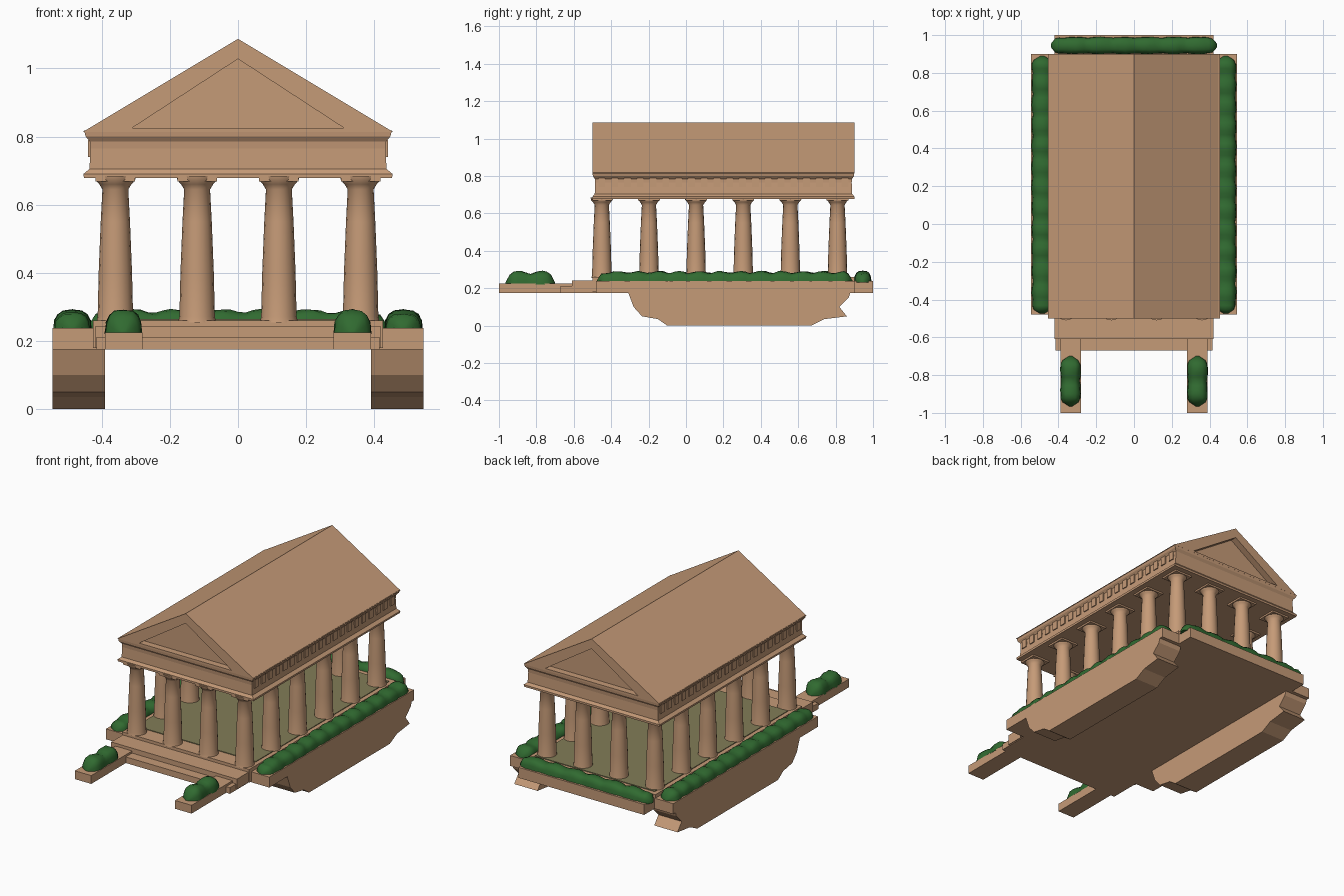
import bpy, bmesh, math, random

if "Cube" in bpy.data.objects:
    bpy.data.objects.remove(bpy.data.objects["Cube"])

random.seed(4)


def material(name, rgb):
    m = bpy.data.materials.new(name)
    m.diffuse_color = (*rgb, 1)
    m.use_nodes = True
    m.node_tree.nodes["Principled BSDF"].inputs["Base Color"].default_value = m.diffuse_color
    return m


STONE = material("warm sandstone", (0.56, 0.325, 0.185))
GREEN = material("hedge green", (0.03, 0.145, 0.03))
FLOOR = material("olive floor", (0.225, 0.205, 0.095))


def finish(name, bm, mat, smooth=None):
    bmesh.ops.recalc_face_normals(bm, faces=bm.faces[:])
    me = bpy.data.meshes.new(name)
    bm.to_mesh(me)
    bm.free()
    me.materials.append(mat)
    ob = bpy.data.objects.new(name, me)
    bpy.context.collection.objects.link(ob)
    if smooth:
        bpy.ops.object.select_all(action='DESELECT')
        ob.select_set(True)
        bpy.context.view_layer.objects.active = ob
        bpy.ops.object.shade_smooth_by_angle(angle=math.radians(smooth))
    return ob


def loft(name, rings, mat, smooth=None):
    """Skin a list of equal-length point rings and cap both ends."""
    bm = bmesh.new()
    vs = [[bm.verts.new(p) for p in r] for r in rings]
    n = len(rings[0])
    for a, b in zip(vs, vs[1:]):
        for i in range(n):
            j = (i + 1) % n
            bm.faces.new((a[i], a[j], b[j], b[i]))
    bm.faces.new(vs[0])
    bm.faces.new(vs[-1])
    return finish(name, bm, mat, smooth)


def rect(x0, x1, y0, y1, z):
    return [(x0, y0, z), (x1, y0, z), (x1, y1, z), (x0, y1, z)]


def box(name, x0, x1, y0, y1, z0, z1, mat=STONE):
    return loft(name, [rect(x0, x1, y0, y1, z0), rect(x0, x1, y0, y1, z1)], mat)


# Platform, rear ledge and stepped front
box("platform", -0.545, 0.545, -0.48, 0.90, 0.175, 0.238)
box("rear_ledge", -0.42, 0.42, 0.88, 1.0, 0.175, 0.238)
box("lower_step", -0.415, 0.415, -0.67, -0.46, 0.175, 0.212)
box("upper_step", -0.42, 0.42, -0.61, -0.46, 0.18, 0.242)
box("stylobate", -0.425, 0.425, -0.50, 0.90, 0.18, 0.26)
box("temple_floor", -0.40, 0.40, -0.40, 0.87, 0.255, 0.264, FLOOR)

# Rough footing under each long side, and the stair wings
FOOT = [(-0.31, 0.18), (-0.28, 0.10), (-0.235, 0.05), (-0.15, 0.035), (-0.10, 0),
        (0.67, 0), (0.74, 0.035), (0.86, 0.05), (0.82, 0.10), (0.87, 0.15), (0.88, 0.18)]
for s, side in ((-1, "left"), (1, "right")):
    loft(side + "_footing", [[(s * x, y, z) for y, z in FOOT] for x in (0.39, 0.545)], STONE)
    a, b = sorted((s * 0.28, s * 0.39))
    box(side + "_stair_wing", a, b, -1.0, -0.60, 0.175, 0.225)

# Columns around the perimeter: tapered shaft with flared square-topped capital
PROFILE = [(0.255, 0.056), (0.272, 0.052), (0.40, 0.049), (0.55, 0.043),
           (0.645, 0.038), (0.66, 0.047), (0.672, 0.058), (0.685, 0.06)]
XS = (-0.36, -0.12, 0.12, 0.36)
YS = [-0.45 + 0.252 * i for i in range(6)]


def column(x, y, name):
    n = 16
    rings = [[(x + r * math.cos(2 * math.pi * k / n), y + r * math.sin(2 * math.pi * k / n), z)
              for k in range(n)] for z, r in PROFILE]
    loft(name, rings, STONE, 35)


for j, y in enumerate(YS):
    for i, x in enumerate(XS):
        if j in (0, 5) or i in (0, 3):
            column(x, y, f"column_{j}_{i}")
            box(f"abacus_{j}_{i}", x - 0.058, x + 0.058, max(y - 0.058, -0.5), y + 0.058, 0.668, 0.685)

# Entablature: half width and end inset at each height
ENT = [(0.678, 0.452, 0.0), (0.69, 0.454, 0.0), (0.705, 0.436, 0.012), (0.765, 0.433, 0.014),
       (0.785, 0.434, 0.012), (0.80, 0.447, 0.002), (0.818, 0.452, 0.0)]
loft("entablature", [rect(-w, w, -0.5 + e, 0.9 - e, z) for z, w, e in ENT], STONE)

# Small frieze blocks along both sides
for s, side in ((-1, "left"), (1, "right")):
    for k in range(20):
        y = -0.45 + k * 1.3 / 19
        a, b = sorted((s * 0.42, s * 0.440))
        box(f"{side}_frieze_block_{k}", a, b, y - 0.018, y + 0.018, 0.74, 0.79)


# Gabled roof with a sunken pediment at each end
def tri(w, z0, z1, y):
    return [(-w, y, z0), (w, y, z0), (0, y, z1)]


INNER, OUTER = (0.31, 0.826, 1.028), (0.455, 0.814, 1.087)
loft("gabled_roof", [tri(*INNER, -0.46), tri(*INNER, -0.50), tri(*OUTER, -0.50),
                     tri(*OUTER, 0.90), tri(*INNER, 0.90), tri(*INNER, 0.86)], STONE)


# Hedges: lumpy half-round section swept along x or y
def hedge(name, axis, centre, a, b, half, z0, height, lump):
    n = max(8, int((b - a) / 0.022))
    rings = []
    phase = random.uniform(0, 6)
    for i in range(n + 1):
        t = a + (b - a) * i / n
        d = min(t - a, b - t)
        end = math.sqrt(max(0.04, 1 - max(0, 1 - d / 0.05) ** 2))   # rounded ends
        wave = abs(math.sin(math.pi * (t - a) / lump + (phase if b - a > 0.5 else 0)))
        h = height * end * (0.78 + 0.22 * wave)
        ring = []
        for k in range(9):
            ang = math.pi * k / 8
            c, s = math.cos(ang), math.sin(ang)
            jit = random.uniform(0.95, 1.03)
            off = half * end * (0.9 + 0.1 * wave) * math.copysign(abs(c) ** 0.75, c) * jit
            z = z0 + h * s ** 0.75 * jit if 0 < k < 8 else z0
            ring.append((t, centre + off, z) if axis == 'x' else (centre + off, t, z))
        rings.append(ring)
    loft(name, rings, GREEN, 60)


for s, side in ((-1, "left"), (1, "right")):
    hedge(side + "_hedge", 'y', s * 0.486, -0.475, 0.89, 0.056, 0.232, 0.06, 0.11)
    hedge(side + "_wing_bush", 'y', s * 0.336, -0.965, -0.70, 0.055, 0.22, 0.073, 0.1325)
hedge("rear_hedge", 'x', 0.945, -0.44, 0.44, 0.046, 0.232, 0.062, 0.13)
